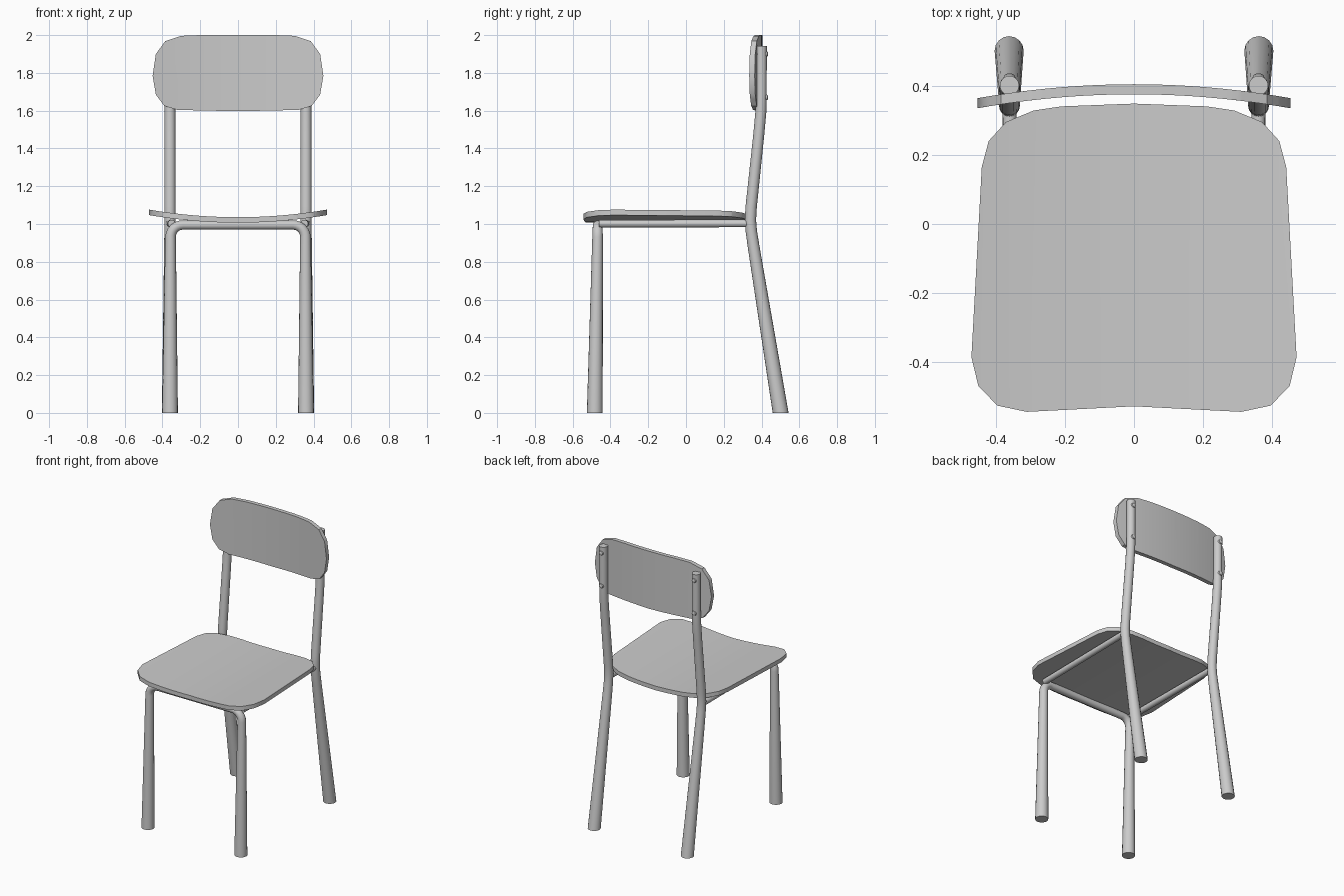
import bpy, bmesh, math
from mathutils import Vector

if "Cube" in bpy.data.objects:
    bpy.data.objects.remove(bpy.data.objects["Cube"])


def finish(name, bm, mirror=False):
    bmesh.ops.recalc_face_normals(bm, faces=bm.faces)
    me = bpy.data.meshes.new(name)
    bm.to_mesh(me)
    bm.free()
    me.shade_smooth()
    me.set_sharp_from_angle(angle=math.radians(35))
    ob = bpy.data.objects.new(name, me)
    bpy.context.collection.objects.link(ob)
    if mirror:
        ob.modifiers.new("mirror", 'MIRROR').use_mirror_merge = False
    return ob


def tube(name, path, ref, mirror=False, sides=16):
    """Sweep a tapered circle along (x, y, z, radius) points; feet are cut level."""
    bm = bmesh.new()
    pts = [Vector(p[:3]) for p in path]
    rings = []
    for i, p in enumerate(pts):
        a, b = pts[max(i - 1, 0)], pts[min(i + 1, len(pts) - 1)]
        t = (b - a).normalized()
        if p.z == 0:
            t = Vector((0, 0, 1 if t.z > 0 else -1))
        if 0 < i < len(pts) - 1:
            t = ((p - a).normalized() + (b - p).normalized()).normalized()
        u = (Vector(ref) - t * t.dot(Vector(ref))).normalized()
        v = t.cross(u)
        angles = [2 * math.pi * k / sides for k in range(sides)]
        rings.append([bm.verts.new(p + path[i][3] * (u * math.cos(g) + v * math.sin(g)))
                      for g in angles])
    for r, s in zip(rings, rings[1:]):
        for k in range(sides):
            j = (k + 1) % sides
            bm.faces.new((r[k], r[j], s[j], s[k]))
    bm.faces.new(rings[0])
    bm.faces.new(rings[-1])
    return finish(name, bm, mirror)


def panel(name, half, place, thickness):
    """Symmetric outline, sliced across x, bent by place() and thickened."""
    outline = half + [(-x, s) for x, s in reversed(half) if x > 0]
    bm = bmesh.new()
    bm.faces.new([bm.verts.new((x, s, 0)) for x, s in outline])
    for k in range(-8, 9):
        bmesh.ops.bisect_plane(bm, geom=bm.verts[:] + bm.edges[:] + bm.faces[:],
                               plane_co=(k * 0.052, 0, 0), plane_no=(1, 0, 0))
    for v in bm.verts:
        v.co = place(v.co.x, v.co.y)
    ext = bmesh.ops.extrude_face_region(bm, geom=bm.faces[:], use_keep_orig=True)
    bmesh.ops.translate(bm, vec=thickness,
                        verts=[g for g in ext["geom"] if isinstance(g, bmesh.types.BMVert)])
    return finish(name, bm)


# Seat: rounded outline, dished across its width
panel("seat",
      [(0, -0.527), (0.31, -0.543), (0.395, -0.525), (0.45, -0.468), (0.47, -0.385),
       (0.44, 0.165), (0.42, 0.24), (0.37, 0.295), (0.29, 0.328), (0.21, 0.34), (0, 0.348)],
      lambda x, y: Vector((x, y, 1.007 + 0.04 * (x / 0.47) ** 2)), (0, 0, 0.029))

# Backrest: rounded board, bowed forward at its ends
panel("backrest",
      [(0, 1.597), (0.32, 1.604), (0.39, 1.625), (0.435, 1.685), (0.452, 1.785),
       (0.435, 1.9), (0.385, 1.968), (0.3, 1.996), (0.2, 2.0), (0, 2.0)],
      lambda x, z: Vector((x, 0.375 - 0.04 * (x / 0.45) ** 2, z)), (0, 0.029, 0))

# Front frame: both front legs and the bar under the seat in one bent tube
right = [(0.36, -0.483, 0, 0.042), (0.357, -0.468, 0.93, 0.028)]
for k in range(1, 7):
    a = math.pi / 2 * k / 6
    right.append((0.292 + 0.065 * math.cos(a), -0.468, 0.93 + 0.065 * math.sin(a), 0.028 - 0.0006 * k))
tube("front_frame", right + [(-x, y, z, r) for x, y, z, r in reversed(right)], (0, 1, 0))

# Back legs running up into the backrest posts
tube("back_leg",
     [(0.361, 0.501, 0, 0.042), (0.36, 0.358, 0.88, 0.031), (0.36, 0.346, 0.96, 0.03),
      (0.36, 0.341, 1.02, 0.03), (0.36, 0.345, 1.09, 0.03), (0.36, 0.386, 1.48, 0.029),
      (0.36, 0.396, 1.59, 0.029), (0.36, 0.399, 1.68, 0.028), (0.36, 0.4, 1.943, 0.028)],
     (1, 0, 0), mirror=True)

# Side rails under the seat
tube("side_rail", [(0.352, -0.46, 1.002, 0.02), (0.36, 0.34, 1.003, 0.02)],
     (1, 0, 0), mirror=True)

# Bolt heads on the back of the posts
for n, z in (("upper", 1.9), ("lower", 1.67)):
    tube(n + "_bolt", [(0.36, 0.37, z, 0.017), (0.36, 0.424, z, 0.017),
                       (0.36, 0.431, z, 0.014), (0.36, 0.435, z, 0.006)],
         (1, 0, 0), mirror=True, sides=10)
